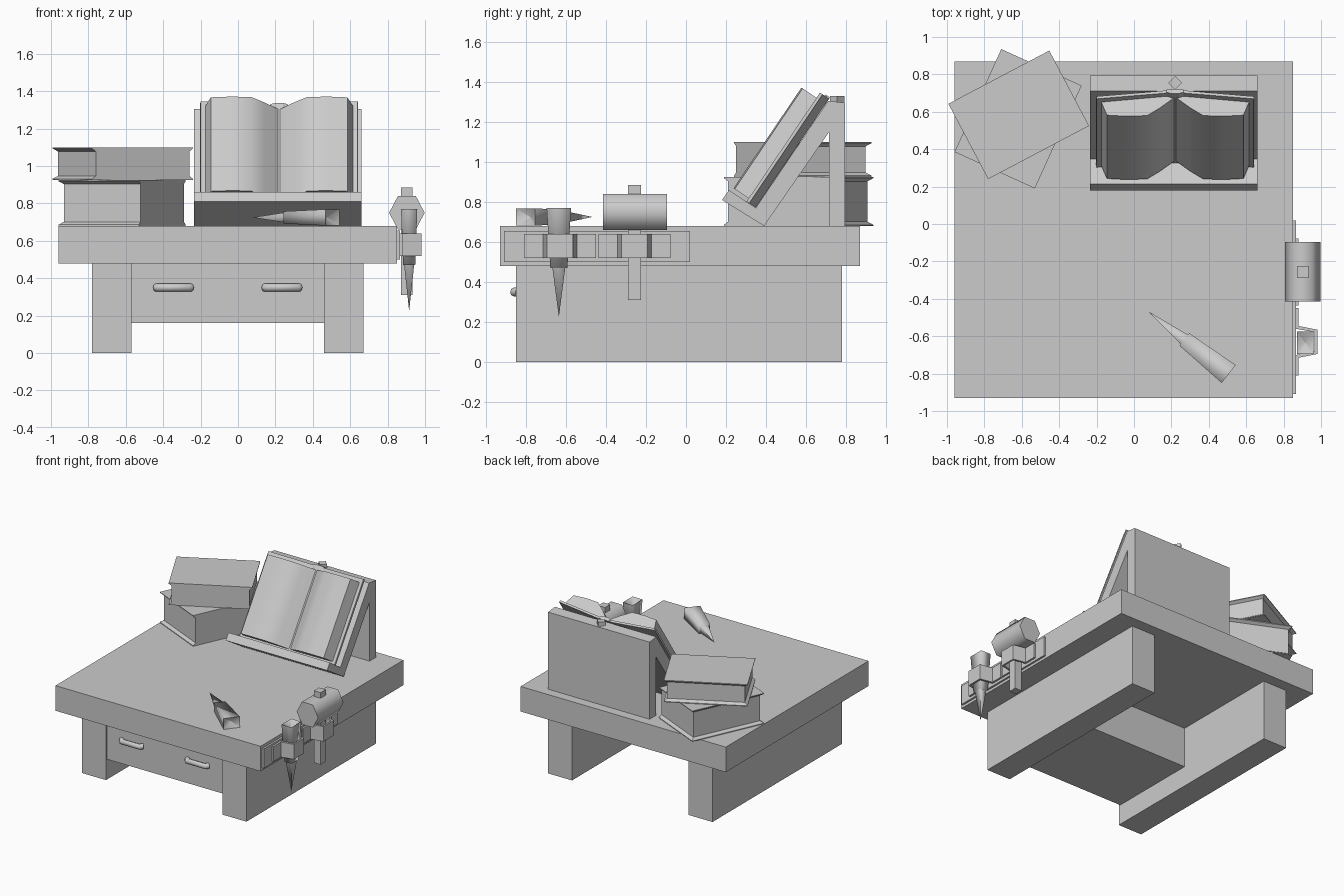
import bpy, bmesh, math
from mathutils import Vector, Matrix

old = bpy.data.objects.get("Cube")
if old:
    bpy.data.objects.remove(old, do_unlink=True)

grey = bpy.data.materials.new("plain_grey")
grey.use_nodes = True
COLOUR = (0.6, 0.6, 0.6, 1)
grey.diffuse_color = COLOUR
grey.node_tree.nodes["Principled BSDF"].inputs["Base Color"].default_value = COLOUR


def loft(name, rings, smooth=None, matrix=None):
    """Skin a list of equal-length rings and cap both ends."""
    bm = bmesh.new()
    loops = [[bm.verts.new(p) for p in ring] for ring in rings]
    for a, b in zip(loops, loops[1:]):
        for i in range(len(a)):
            j = (i + 1) % len(a)
            bm.faces.new((a[i], a[j], b[j], b[i]))
    bm.faces.new(loops[0])
    bm.faces.new(loops[-1])
    bmesh.ops.recalc_face_normals(bm, faces=bm.faces)
    mesh = bpy.data.meshes.new(name)
    bm.to_mesh(mesh)
    bm.free()
    mesh.materials.append(grey)
    obj = bpy.data.objects.new(name, mesh)
    bpy.context.collection.objects.link(obj)
    if matrix:
        obj.matrix_world = matrix
    if smooth:
        bpy.ops.object.select_all(action='DESELECT')
        obj.select_set(True)
        bpy.context.view_layer.objects.active = obj
        bpy.ops.object.shade_smooth_by_angle(angle=math.radians(smooth))
    return obj


def rect(x0, x1, y0, y1, z):
    return [(x0, y0, z), (x1, y0, z), (x1, y1, z), (x0, y1, z)]


def box(name, x, y, z):
    return loft(name, [rect(*x, *y, h) for h in z])


def mirrored(half):
    """Complete a profile that is symmetric about its first coordinate."""
    return half + [(-a, b) for a, b in reversed(half)]


# Table
box("table_top", (-0.96, 0.85), (-0.93, 0.87), (0.48, 0.68))
box("right_leg", (-0.78, -0.57), (-0.85, 0.78), (0, 0.48))
box("left_leg", (0.46, 0.67), (-0.85, 0.78), (0, 0.48))
box("drawer", (-0.57, 0.46), (-0.835, -0.11), (0.16, 0.48))

# Drawer pulls: bent bars with an octagonal section
for side, cx in (("right", -0.345), ("left", 0.235)):
    rings = []
    for dx, y in ((-0.095, -0.835), (-0.075, -0.86), (0.075, -0.86), (0.095, -0.835)):
        ring = []
        for k in range(8):
            a = math.tau * k / 8
            slant = math.copysign(0.014, dx) * math.cos(a)
            ring.append((cx + dx + slant, y - 0.018 * math.cos(a), 0.35 + 0.022 * math.sin(a)))
        rings.append(ring)
    loft(side + "_drawer_handle", rings, 50)

# Tool rack on the side of the table
box("rack_plate", (0.85, 0.865), (-0.91, 0.02), (0.5, 0.655))
strap = mirrored([(0.065, 0.98), (0.085, 0.88), (0.18, 0.88), (0.18, 0.865),
                  (0.07, 0.865), (0.052, 0.966)])
for name, cy in (("front_strap", -0.63), ("back_strap", -0.257)):
    loft(name, [[(x, cy + y, z) for y, x in strap] for z in (0.52, 0.64)])

# Mallet hanging in the back strap
head = [(0.903 + 0.095 * math.cos(math.tau * k / 6), 0.75 + 0.104 * math.sin(math.tau * k / 6))
        for k in range(6)]
loft("mallet_head", [[(x, y, z) for x, z in head] for y in (-0.415, -0.095)], 65)
box("mallet_handle", (0.872, 0.932), (-0.29, -0.225), (0.31, 0.885))


# Pointed tools: tapered grip with a hollow end, and a long spike
def spike_tool(prefix, matrix):
    def section(w, d, z):
        return rect(-w / 2, w / 2, -d / 2, d / 2, z)
    loft(prefix + "_grip", [section(0.065, 0.085, 0.24), section(0.087, 0.122, 0.54),
                            section(0.004, 0.004, 0.5)], 95, matrix)
    loft(prefix + "_spike", [section(0.001, 0.001, 0), section(0.06, 0.072, 0.27)], 95, matrix)


spike_tool("hanging_tool", Matrix.Translation((0.915, -0.635, 0.23)))
along = Vector((0.42, -0.327, 0)).normalized()
up = Vector((0, 0, 1))
lying = Matrix((up, along.cross(up), along)).transposed().to_4x4()
spike_tool("lying_tool", Matrix.Translation((0.08, -0.47, 0.725)) @ lying)


# Closed books: full spine on one long side, pages set back on the other three
def closed_book(name, corner, angle, length, depth, z, h):
    rings = []
    for level, inset in ((0, 0), (0.006, 0), (0.022, 0.022),
                         (h - 0.022, 0.022), (h - 0.006, 0), (h, 0)):
        rings.append(rect(inset, length - inset, 0, depth - inset, level))
    place = Matrix.Translation((*corner, z)) @ Matrix.Rotation(angle, 4, 'Z')
    loft(name, rings, None, place)


closed_book("lower_book", (-0.53, 0.19), math.atan2(0.55, 0.25), 0.604, 0.472, 0.68, 0.245)
closed_book("upper_book", (-0.78, 0.24), math.atan2(0.285, 0.54), 0.61, 0.455, 0.925, 0.175)

# Reading stand: ledge, sloped board and upright in one profile
profile = [(0.39, 0.68), (0.18, 0.81), (0.215, 0.86), (0.348, 0.77), (0.71, 1.305),
           (0.795, 1.295), (0.795, 0.68), (0.715, 0.68), (0.715, 1.15)]
loft("reading_stand", [[(x, y, z) for y, z in profile] for x in (-0.235, 0.66)])
loft("stand_knob", [[(0.22 + 0.037 * math.cos(math.tau * k / 4),
                      0.755 + 0.037 * math.sin(math.tau * k / 4), z) for k in range(4)]
                    for z in (1.29, 1.33)])

# Open book resting on the slope: local x is width, y runs up the slope, z faces the reader
slope = Vector((0, 0.56, 0.83)).normalized()
across = Vector((1, 0, 0))
rest = Matrix((across, slope, across.cross(slope))).transposed().to_4x4()
rest = Matrix.Translation((0.22, 0.348, 0.77)) @ rest


def book_part(name, half, low, high, smooth=None):
    pts = mirrored(half)
    loft(name, [[(a, v, b) for a, b in pts] for v in (low, high)], smooth, rest)


book_part("open_book_cover", [(0.04, 0.018), (0.42, 0.056), (0.422, 0.04), (0.04, 0.001)],
          0.002, 0.657)
book_part("open_book_spine", [(0.02, 0.028), (0.045, 0.018), (0.045, 0.001)], 0.002, 0.665)
book_part("open_book_pages", [(0.002, 0.025), (0.08, 0.092), (0.15, 0.143), (0.26, 0.147),
                              (0.365, 0.14), (0.395, 0.056), (0.04, 0.018)], 0.02, 0.626, 40)
